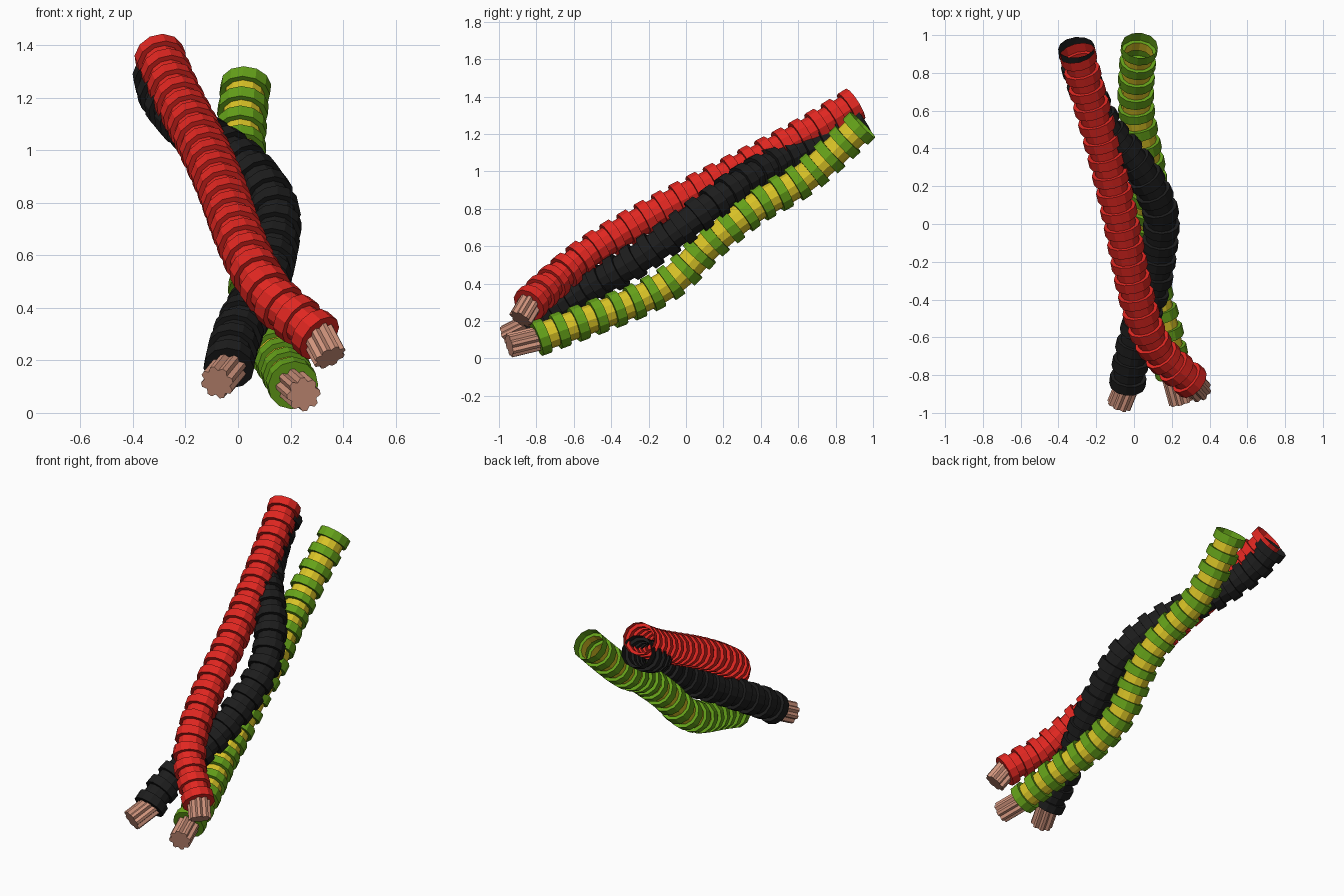
import bpy, bmesh, math
from mathutils import Vector

if "Cube" in bpy.data.objects:
    bpy.data.objects.remove(bpy.data.objects["Cube"])

SIDES, R_OUT, R_IN, BAND = 12, 0.097, 0.077, 0.053


def material(name, rgb):
    m = bpy.data.materials.new(name)
    m.diffuse_color = (*rgb, 1)
    m.use_nodes = True
    m.node_tree.nodes["Principled BSDF"].inputs["Base Color"].default_value = m.diffuse_color
    return m


def smooth_path(pts, step):
    """Catmull-Rom curve resampled at even arc length (about one step)."""
    p = [Vector(q) for q in pts]
    p = [2 * p[0] - p[1]] + p + [2 * p[-1] - p[-2]]
    dense = []
    for a, b, c, d in zip(p, p[1:], p[2:], p[3:]):
        for k in range(20):
            t = k / 20
            dense.append(0.5 * (2 * b + (c - a) * t + (2 * a - 5 * b + 4 * c - d) * t * t
                                + (3 * b - a - 3 * c + d) * t ** 3))
    dense.append(p[-2])
    # light smoothing of the sampled line
    for _ in range(60):
        dense = [dense[0]] + [(u + 2 * v + w) / 4 for u, v, w in
                              zip(dense, dense[1:], dense[2:])] + [dense[-1]]
    lens = [0]
    for u, v in zip(dense, dense[1:]):
        lens.append(lens[-1] + (v - u).length)
    n = round(lens[-1] / step)
    n -= 1 - n % 2                      # odd number of bands
    out, j = [], 0
    for i in range(n + 1):
        s = lens[-1] * i / n
        while j < len(lens) - 2 and lens[j + 1] < s:
            j += 1
        f = (s - lens[j]) / (lens[j + 1] - lens[j])
        out.append(dense[j].lerp(dense[j + 1], f))
    return out


def ring(bm, centre, tangent, radii):
    side = tangent.cross(Vector((0, 0, 1))).normalized()
    up = side.cross(tangent)
    n = len(radii)
    return [bm.verts.new(centre + r * (math.cos(2 * math.pi * i / n) * side
                                       + math.sin(2 * math.pi * i / n) * up))
            for i, r in enumerate(radii)]


def bridge(bm, a, b, mat=0):
    for i in range(len(a)):
        j = (i + 1) % len(a)
        bm.faces.new((a[i], a[j], b[j], b[i])).material_index = mat


def finish(bm, name, mats):
    me = bpy.data.meshes.new(name)
    bm.normal_update()
    bm.to_mesh(me)
    bm.free()
    for m in mats:
        me.materials.append(m)
    bpy.context.collection.objects.link(bpy.data.objects.new(name, me))


def cable(name, pts, mats, first_wide, tip):
    """Ribbed sleeve, open at the far end, with a fluted copper core at the near end."""
    path = smooth_path(pts, BAND)
    last = len(path) - 1
    tans = [(path[min(i + 1, last)] - path[max(i - 1, 0)]).normalized() for i in range(last + 1)]
    bm = bmesh.new()
    prev = None
    for i in range(last):
        wide = (i % 2 == 0) == first_wide
        r = [R_OUT if wide else R_IN] * SIDES
        a, b = ring(bm, path[i], tans[i], r), ring(bm, path[i + 1], tans[i + 1], r)
        if prev:
            bridge(bm, prev, a)
        else:
            bm.faces.new(a[::-1])
        bridge(bm, a, b, 0 if wide else len(mats) - 1)
        prev = b
    finish(bm, name + "_sleeve", mats)

    # copper core with eight flutes
    bm = bmesh.new()
    tip = Vector(tip)
    d = (path[0] - tip).normalized()
    flutes = [0.066, 0.066, 0.052] * 8
    a, b = ring(bm, tip, d, flutes), ring(bm, path[0] + d * 0.04, d, flutes)
    bridge(bm, a, b)
    bm.faces.new(a[::-1])
    bm.faces.new(b)
    finish(bm, name + "_copper_core", [copper])


copper = material("copper", (0.62, 0.29, 0.2))
red = material("red", (0.75, 0.02, 0.015))
black = material("black", (0.012, 0.012, 0.012))
green = material("green", (0.13, 0.36, 0.01))
yellow = material("yellow", (0.7, 0.55, 0.02))

# centre lines run from the near, stripped end to the far end
cable("red_cable", [
    (0.31, -0.84, 0.285), (0.24, -0.78, 0.345), (0.14, -0.69, 0.425), (0.06, -0.55, 0.545),
    (-0.01, -0.29, 0.705), (-0.065, 0, 0.865), (-0.15, 0.36, 1.05), (-0.235, 0.66, 1.21),
    (-0.3, 0.905, 1.36)], [red], True, (0.35, -0.885, 0.21))

cable("black_cable", [
    (-0.035, -0.85, 0.17), (-0.025, -0.77, 0.23), (0.01, -0.6, 0.33), (0.06, -0.45, 0.42),
    (0.11, -0.29, 0.51), (0.142, -0.06, 0.67), (0.14, 0.08, 0.78), (0.065, 0.24, 0.9),
    (-0.04, 0.38, 0.99), (-0.14, 0.49, 1.05), (-0.23, 0.66, 1.13), (-0.29, 0.83, 1.22),
    (-0.305, 0.935, 1.29)], [black], True, (-0.08, -0.96, 0.115))

cable("earth_cable", [
    (0.21, -0.8, 0.105), (0.165, -0.57, 0.19), (0.12, -0.41, 0.25), (0.08, -0.246, 0.315),
    (0.06, -0.085, 0.405), (0.06, 0.02, 0.5), (0.07, 0.1, 0.59), (0.08, 0.246, 0.715),
    (0.05, 0.4, 0.83), (0.01, 0.61, 0.945), (0.015, 0.81, 1.12), (0.03, 0.945, 1.25)],
    [green, yellow], True, (0.25, -0.945, 0.07))
